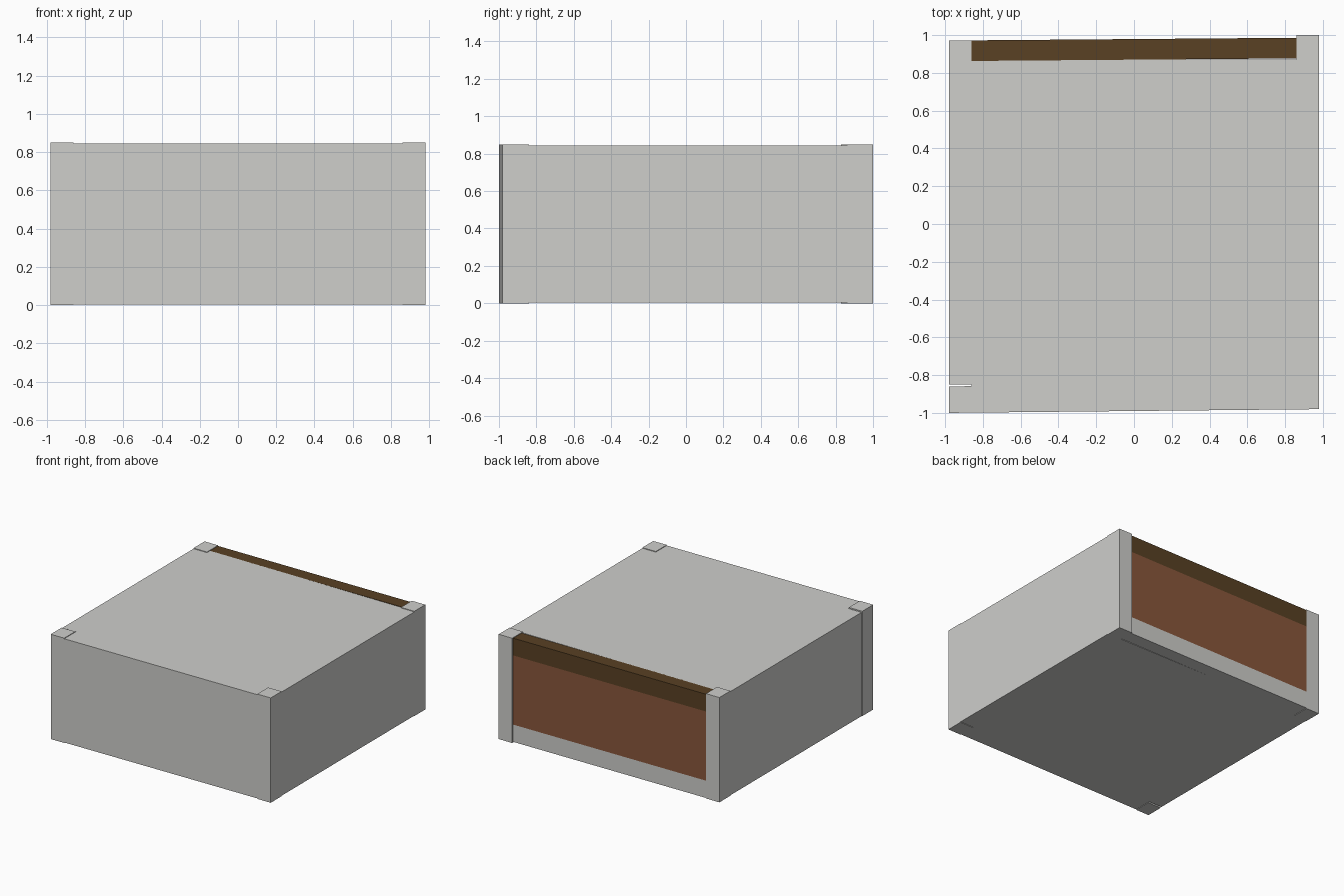
import bpy, bmesh

if "Cube" in bpy.data.objects:
    bpy.data.objects.remove(bpy.data.objects["Cube"])


def material(name, r, g, b):
    m = bpy.data.materials.new(name)
    m.diffuse_color = (r, g, b, 1)
    m.use_nodes = True
    m.node_tree.nodes["Principled BSDF"].inputs["Base Color"].default_value = m.diffuse_color
    return m


GREY = material("light grey", 0.62, 0.62, 0.60)
DARK = material("dark brown", 0.100, 0.052, 0.017)
RED = material("reddish brown", 0.25, 0.095, 0.045)


def block(name, mat, x, y, z, skew=0.0):
    """Box from (min, max) ranges; skew slides y along x."""
    bm = bmesh.new()
    bmesh.ops.create_cube(bm, size=1)
    for v in bm.verts:
        px, py, pz = (r[0] if c < 0 else r[1] for c, r in zip(v.co, (x, y, z)))
        v.co = (px, py + skew * px, pz)
    me = bpy.data.meshes.new(name)
    bm.to_mesh(me)
    bm.free()
    me.materials.append(mat)
    ob = bpy.data.objects.new(name, me)
    bpy.context.collection.objects.link(ob)


X, IN = 0.98, 0.86            # outer side and inner edge of the posts
LOW, TOP = 0.004, 0.845       # beams sit just inside the post ends
BEAM = 0.14                   # beam height
SK = 0.01                     # slight skew of front and back

# Corner posts
block("front_left_post", GREY, (-X, -IN), (-0.99, -0.85), (0, 0.85), SK)
block("front_right_post", GREY, (IN, X), (-0.99, -0.85), (0, 0.85), SK)
block("back_left_post", GREY, (-X, -IN), (0.83, 0.972), (0, 0.85))
block("back_right_post", GREY, (IN, X), (0.86, 1.0), (0, 0.85))

# Lower and upper beams, the upper back one being dark
for level, z in (("lower", (LOW, LOW + BEAM)), ("upper", (TOP - BEAM, TOP))):
    block(level + "_front_beam", GREY, (-IN, IN), (-0.99, -0.87), z, SK)
    for side, s in (("left", -1), ("right", 1)):
        x = sorted((s * IN, s * X))
        block(f"{level}_{side}_beam", GREY, x, (-0.85, 0.86), z)
    block(level + "_back_beam", DARK if level == "upper" else GREY,
          (-IN, IN), (0.87, 0.979), z, 0.008)

# Wall panels between the beams
MID = (LOW + BEAM, TOP - BEAM)
block("front_panel", GREY, (-IN, IN), (-0.99, -0.87), MID, SK)
block("back_panel", RED, (-IN, IN), (0.87, 0.979), MID, 0.008)
block("left_panel", GREY, (-X, -IN), (-0.85, 0.86), MID)
block("right_panel", GREY, (IN, X), (-0.85, 0.86), MID)

# Floor and ceiling slabs
block("floor_slab", GREY, (-IN, IN), (-0.88, 0.87), (LOW, LOW + 0.1))
block("ceiling_slab", GREY, (-IN, IN), (-0.88, 0.87), (TOP - 0.1, TOP))
